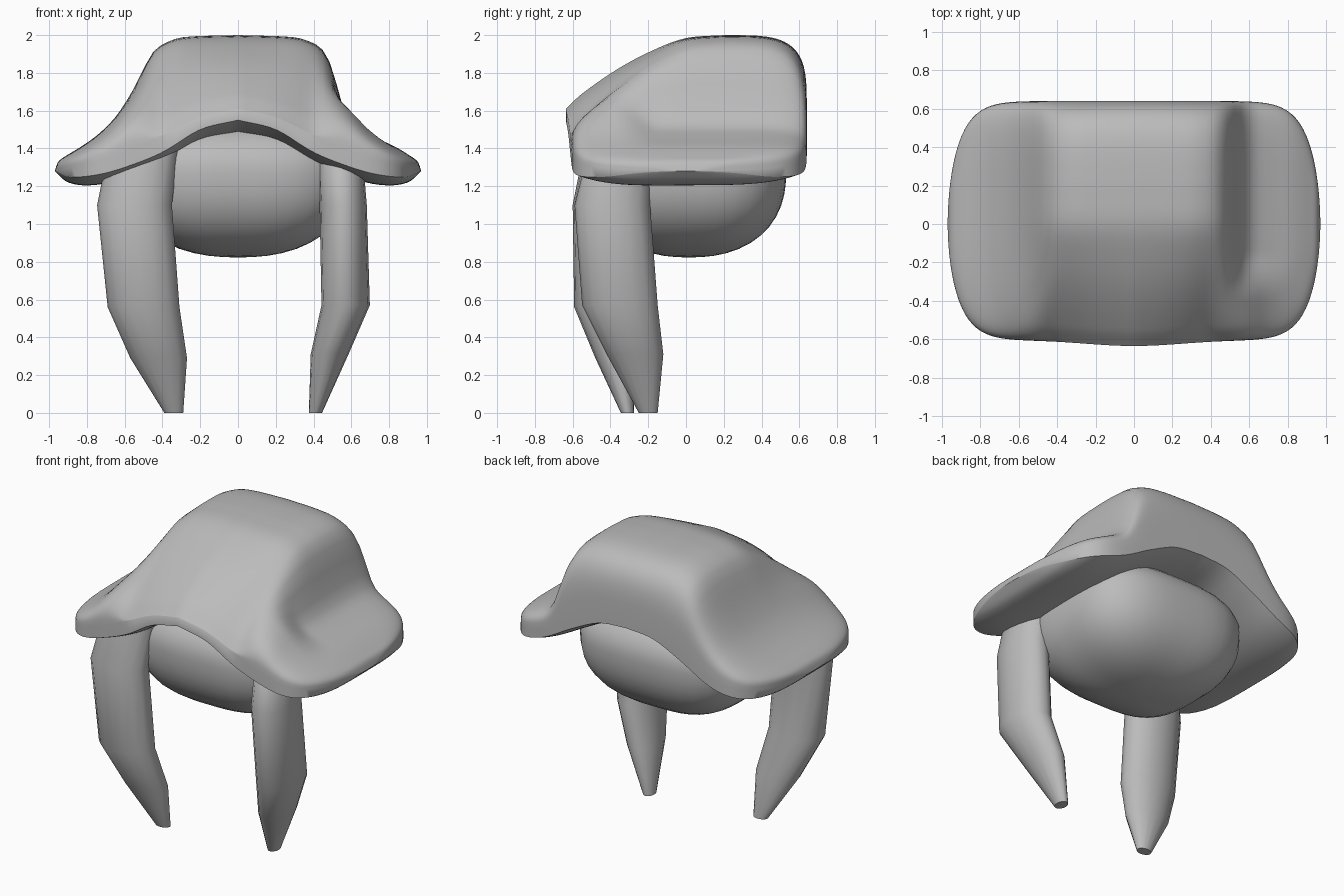
import bpy, bmesh, math

old = bpy.data.objects.get("Cube")
if old:
    bpy.data.objects.remove(old)

GREY = (0.5, 0.5, 0.5, 1)
mat = bpy.data.materials.new("plain grey")
mat.use_nodes = True
mat.diffuse_color = GREY
mat.node_tree.nodes["Principled BSDF"].inputs["Base Color"].default_value = GREY


def curve(points):
    """Smooth function through a few (position, value) points."""
    def slope(i):
        a, b = points[max(i - 1, 0)], points[min(i + 1, len(points) - 1)]
        return (b[1] - a[1]) / (b[0] - a[0])

    def value(x):
        x = min(max(x, points[0][0]), points[-1][0])
        i = 0
        while i < len(points) - 2 and x > points[i + 1][0]:
            i += 1
        (xa, ya), (xb, yb) = points[i], points[i + 1]
        w = xb - xa
        t = (x - xa) / w
        return ((1 + 2 * t) * (1 - t) ** 2 * ya + t * (1 - t) ** 2 * w * slope(i)
                + t * t * (3 - 2 * t) * yb + t * t * (t - 1) * w * slope(i + 1))
    return value


def ramp(x, low, high):
    t = min(max((x - low) / (high - low), 0), 1)
    return t * t * (3 - 2 * t)


def finish(bm, name, angle):
    bmesh.ops.remove_doubles(bm, verts=bm.verts, dist=0.0005)
    bmesh.ops.recalc_face_normals(bm, faces=bm.faces)
    mesh = bpy.data.meshes.new(name)
    bm.to_mesh(mesh)
    bm.free()
    mesh.materials.append(mat)
    obj = bpy.data.objects.new(name, mesh)
    bpy.context.collection.objects.link(obj)
    bpy.ops.object.select_all(action="DESELECT")
    obj.select_set(True)
    bpy.context.view_layer.objects.active = obj
    bpy.ops.object.shade_smooth_by_angle(angle=math.radians(angle))


# Shell: cross-section heights against distance from the centre line
HALF_X = 0.97
crown = curve([(0, 2), (0.28, 1.99), (0.37, 1.965), (0.45, 1.91), (0.51, 1.8), (0.57, 1.685),
               (0.65, 1.565), (0.74, 1.475), (0.83, 1.41), (0.92, 1.355), (0.955, 1.325), (0.97, 1.28)])
steep_flank = curve([(0, 2), (0.28, 1.99), (0.37, 1.97), (0.45, 1.92), (0.5, 1.82), (0.535, 1.69),
                     (0.57, 1.58), (0.62, 1.515), (0.7, 1.47), (0.83, 1.41), (0.92, 1.355),
                     (0.955, 1.325), (0.97, 1.28)])
front_lip = curve([(0, 1.61), (0.2, 1.565), (0.4, 1.47), (0.6, 1.38), (0.8, 1.32), (0.97, 1.28)])
front_under = curve([(0, 1.55), (0.2, 1.5), (0.4, 1.38), (0.6, 1.3), (0.75, 1.26), (0.9, 1.25), (0.97, 1.28)])
back_lip = curve([(0, 1.57), (0.2, 1.55), (0.4, 1.47), (0.6, 1.37), (0.8, 1.32), (0.97, 1.28)])
back_under = curve([(0, 1.54), (0.2, 1.52), (0.4, 1.43), (0.6, 1.32), (0.75, 1.27), (0.9, 1.25), (0.97, 1.28)])
front_rise = curve([(-1, 0), (-0.87, 0.2), (-0.55, 0.56), (-0.24, 0.82), (0, 0.96), (0.3, 1)])


def dome(t, power):
    return max(0, 1 - t ** power) ** (1 / power)


def shell_top(x, v):
    a = abs(x)
    # The left flank drops more steeply behind the front fold
    steep = ramp(v, -0.65, -0.25) if x > 0 else 0
    peak = crown(a) * (1 - steep) + steep_flank(a) * steep
    if v < 0.3:
        lobe = ramp(a, 0.38, 0.66)
        rise = front_rise(v) * (1 - lobe) + dome((0.3 - v) / 1.3, 3.3) * lobe
        return front_lip(a) + (peak - front_lip(a)) * rise
    return back_lip(a) + (peak - back_lip(a)) * dome((v - 0.3) / 0.7, 4)


def shell_under(x, v):
    a = abs(x)
    k = (v + 1) / 2
    sag = 0.065 * (1 - v ** 4) * (1 - (a / HALF_X) ** 8)
    return front_under(a) * (1 - k) + back_under(a) * k - sag


def depth(x, v):
    edge = max(0, 1 - abs(x / HALF_X) ** 10) ** 0.54
    if v > 0:
        return v * 0.64 * edge
    return v * (0.605 * edge + 0.03 * math.exp(-(x / 0.35) ** 2))


COLS, ROWS = 72, 56
bm = bmesh.new()
grids = []
for height in (shell_top, shell_under):
    grid = []
    for i in range(COLS + 1):
        x = HALF_X * math.sin(math.pi * (i / COLS - 0.5))
        steps = [math.sin(math.pi * (j / ROWS - 0.5)) for j in range(ROWS + 1)]
        grid.append([bm.verts.new((x, depth(x, v), height(x, v))) for v in steps])
    for i in range(COLS):
        for j in range(ROWS):
            bm.faces.new((grid[i][j], grid[i + 1][j], grid[i + 1][j + 1], grid[i][j + 1]))
    grids.append(grid)
# Close the front and back rims between the top and the underside
top, under = grids
for i in range(COLS):
    for j in (0, ROWS):
        bm.faces.new((top[i][j], top[i + 1][j], under[i + 1][j], under[i][j]))
finish(bm, "shell", 60)

# Body: rounded, slightly boxy belly under the shell
bm = bmesh.new()
bmesh.ops.create_uvsphere(bm, u_segments=40, v_segments=24, radius=1)
for vert in bm.verts:
    p = vert.co
    rho = (abs(p.x) ** 3.1 + abs(p.y) ** 3.1) ** (1 / 3.1)
    r = (rho ** 2.3 + abs(p.z) ** 2.3) ** (-1 / 2.3)
    vert.co = (p.x * r * 0.6, 0.015 + p.y * r * 0.515, 1.27 + p.z * r * (0.447 if p.z < 0 else 0.3))
finish(bm, "body", 60)


# Legs: lofted oval sections given as (z, centre x, centre y, radius x, radius y)
def leg(name, sections, sides=16):
    bm = bmesh.new()
    rings = []
    for z, cx, cy, rx, ry in sections:
        rings.append([bm.verts.new((cx + rx * math.cos(k * math.tau / sides),
                                    cy + ry * math.sin(k * math.tau / sides), z))
                      for k in range(sides)])
    for a, b in zip(rings, rings[1:]):
        for k in range(sides):
            n = (k + 1) % sides
            bm.faces.new((a[k], a[n], b[n], b[k]))
    bm.faces.new(rings[0])
    bm.faces.new(rings[-1])
    finish(bm, name, 50)


leg("left_leg", [(0, 0.41, -0.2, 0.035, 0.05), (0.31, 0.485, -0.27, 0.1, 0.15),
                 (0.57, 0.57, -0.35, 0.128, 0.2), (1.1, 0.557, -0.39, 0.125, 0.2),
                 (1.3, 0.545, -0.36, 0.12, 0.18), (1.52, 0.53, -0.26, 0.1, 0.1)])
leg("right_leg", [(0, -0.34, -0.31, 0.05, 0.035), (0.29, -0.42, -0.38, 0.15, 0.1),
                  (0.56, -0.5, -0.465, 0.19, 0.127), (1.1, -0.548, -0.475, 0.198, 0.125),
                  (1.4, -0.5, -0.43, 0.185, 0.11)])
